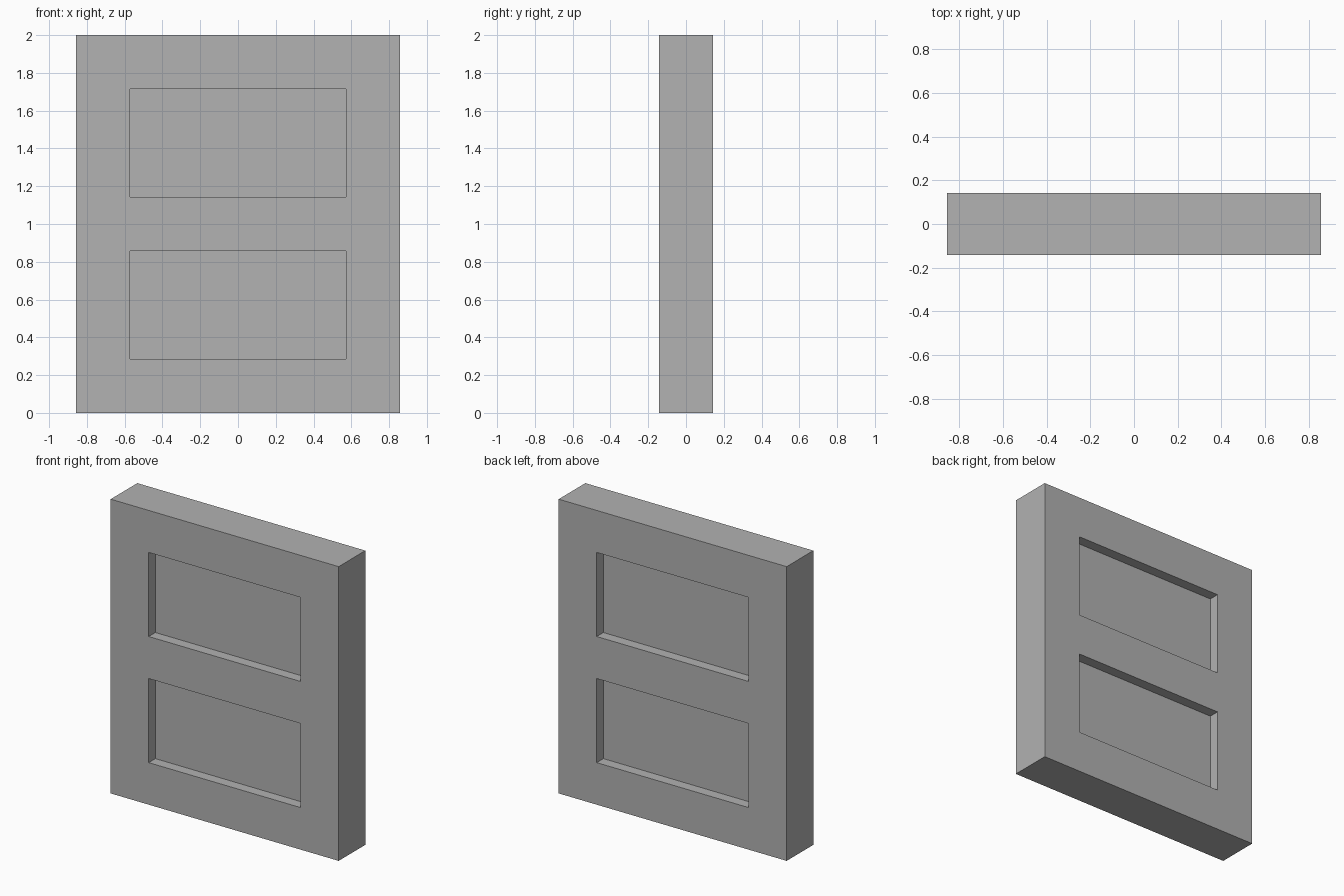
import bpy
import bmesh
from mathutils import Matrix, Vector

if "Cube" in bpy.data.objects:
    bpy.data.objects.remove(bpy.data.objects["Cube"], do_unlink=True)

# Everything sits on a module: 12 wide, 2 deep, 14 high
U = 1 / 7
WIDTH, DEPTH, HEIGHT = 12 * U, 2 * U, 14 * U
PANEL_X = 4 * U
PANEL_ROWS = [(2 * U, 6 * U), (8 * U, 12 * U)]
RECESS = U / 2

grey = bpy.data.materials.new("plain grey")
grey.use_nodes = True
colour = (0.445, 0.445, 0.445, 1)
grey.diffuse_color = colour
grey.node_tree.nodes["Principled BSDF"].inputs["Base Color"].default_value = colour

# Solid slab standing on the ground
bm = bmesh.new()
bmesh.ops.create_cube(bm, size=1, matrix=Matrix.Translation((0, 0, HEIGHT / 2))
                      @ Matrix.Diagonal((WIDTH, DEPTH, HEIGHT, 1)))


def slice_slab(point, normal):
    bmesh.ops.bisect_plane(bm, geom=bm.verts[:] + bm.edges[:] + bm.faces[:],
                           plane_co=point, plane_no=normal)


# Cut lines along the stiles and rails
for x in (-PANEL_X, PANEL_X):
    slice_slab(Vector((x, 0, 0)), Vector((1, 0, 0)))
for row in PANEL_ROWS:
    for z in row:
        slice_slab(Vector((0, 0, z)), Vector((0, 0, 1)))


# Sunken panels on both the front and the back
def is_panel(face):
    c = face.calc_center_median()
    return (abs(face.normal.y) > 0.9 and abs(c.x) < PANEL_X
            and any(low < c.z < high for low, high in PANEL_ROWS))


bm.normal_update()
panels = [f for f in bm.faces if is_panel(f)]
for face in panels:
    inward = -face.normal.copy() * RECESS
    floor = bmesh.ops.extrude_discrete_faces(bm, faces=[face])["faces"][0]
    bmesh.ops.translate(bm, verts=floor.verts[:], vec=inward)
bmesh.ops.recalc_face_normals(bm, faces=bm.faces[:])

mesh = bpy.data.meshes.new("panelled_slab")
bm.to_mesh(mesh)
bm.free()
mesh.materials.append(grey)
slab = bpy.data.objects.new("panelled_slab", mesh)
bpy.context.collection.objects.link(slab)
